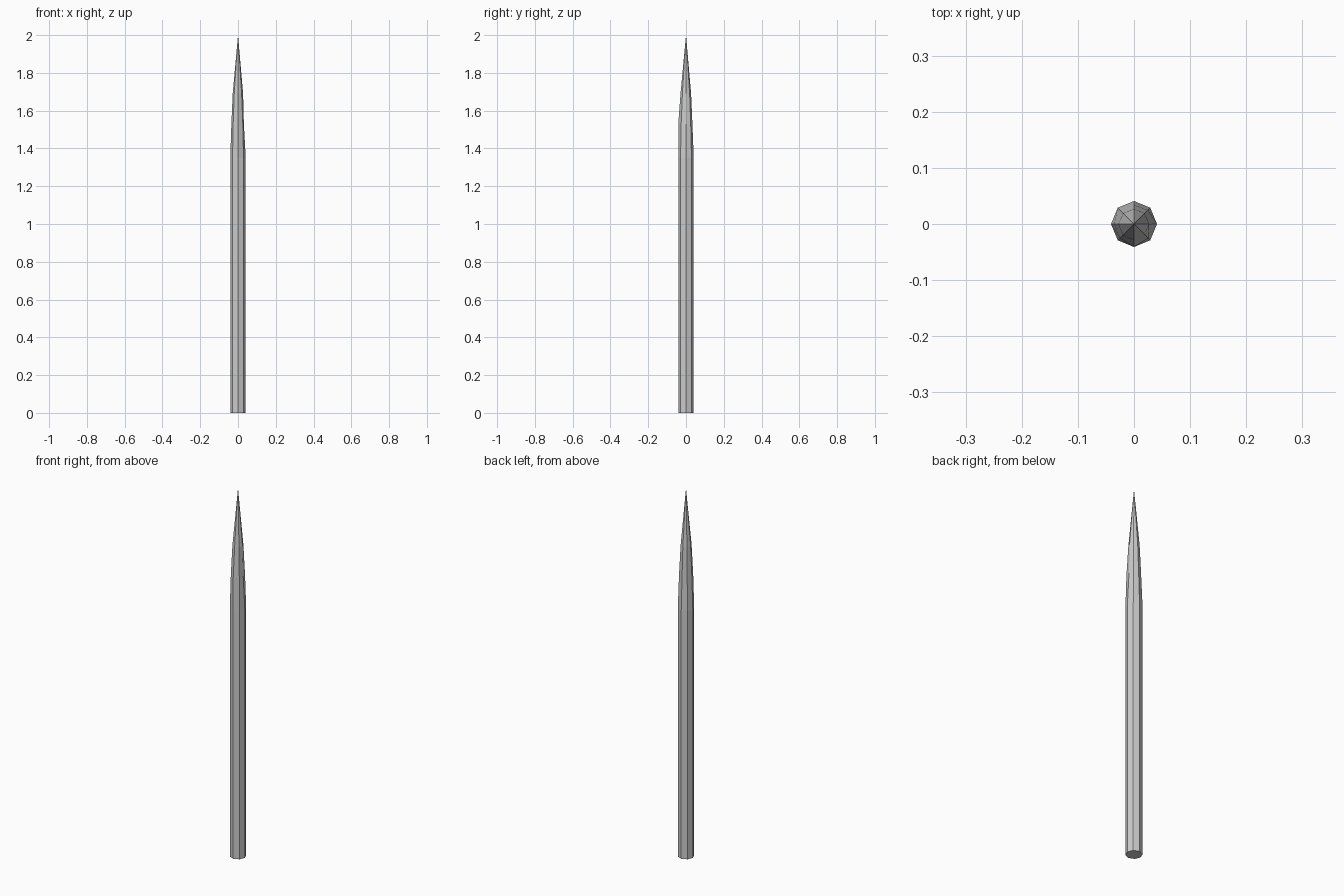
import bpy, bmesh, math

if "Cube" in bpy.data.objects:
    bpy.data.objects.remove(bpy.data.objects["Cube"])

R = 0.041
# shaft rings, then the carved point: (height, radius per side, starting at +x)
rings = [
    (0.00, [R] * 8),
    (1.35, [R] * 8),
    (1.53, [0.031, 0.035, 0.034, 0.034, 0.035, 0.036, R, 0.036]),
    (1.69, [0.027, 0.027, 0.027, 0.027, 0.028, 0.028, 0.029, 0.027]),
]

bm = bmesh.new()
loops = []
for z, radii in rings:
    loops.append([bm.verts.new((r * math.cos(i * math.pi / 4),
                                r * math.sin(i * math.pi / 4), z))
                  for i, r in enumerate(radii)])

# side faces
for low, high in zip(loops, loops[1:]):
    for i in range(8):
        j = (i + 1) % 8
        bm.faces.new((low[i], low[j], high[j], high[i]))

# sharp tip and flat base
tip = bm.verts.new((0, 0, 2))
for i in range(8):
    bm.faces.new((loops[-1][i], loops[-1][(i + 1) % 8], tip))
bm.faces.new(loops[0][::-1])
bmesh.ops.recalc_face_normals(bm, faces=bm.faces)

mesh = bpy.data.meshes.new("sharpened_stake")
bm.to_mesh(mesh)
bm.free()
stake = bpy.data.objects.new("sharpened_stake", mesh)
bpy.context.collection.objects.link(stake)
